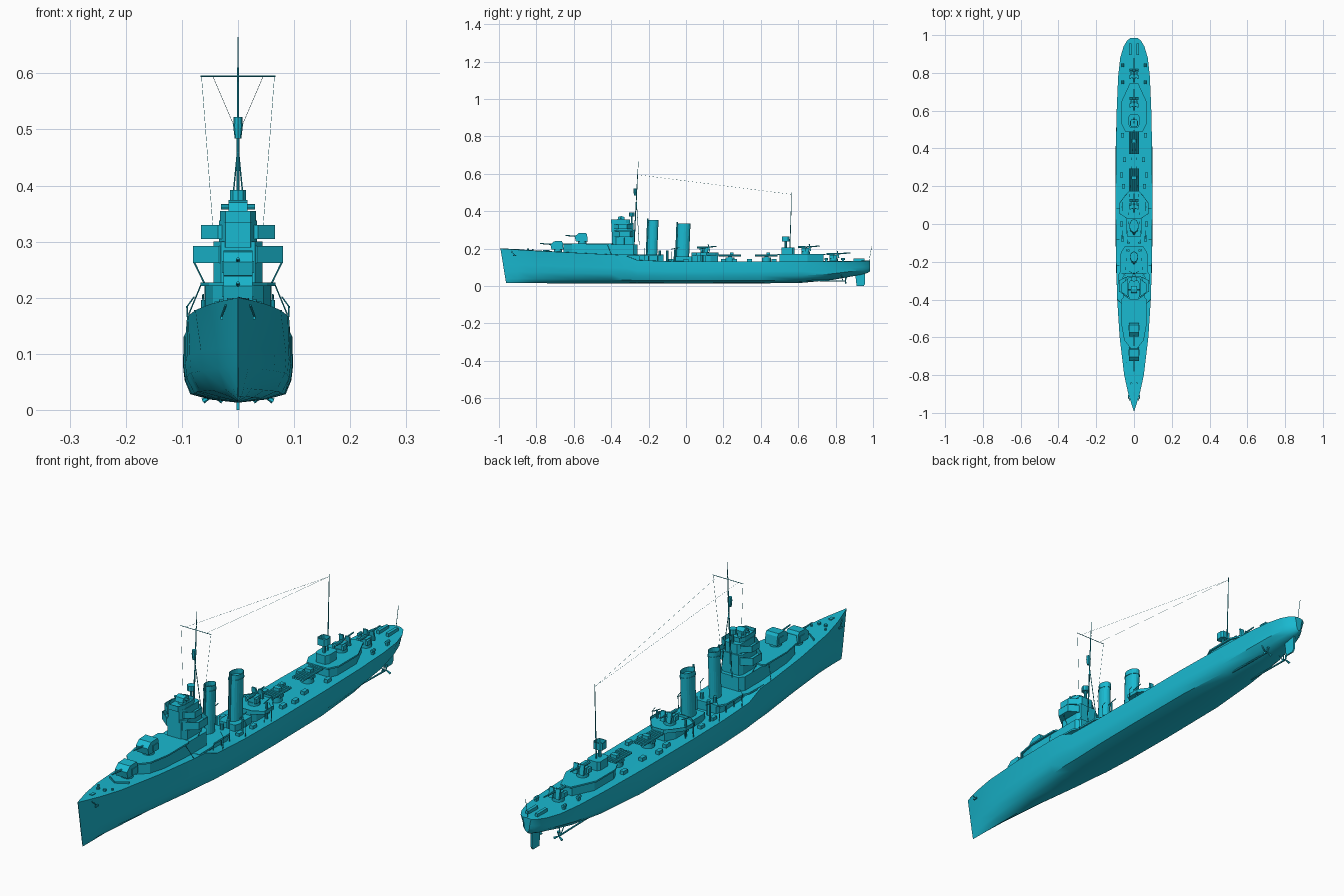
import bpy, bmesh, math
from mathutils import Vector

paint = bpy.data.materials.new("hull_paint")
paint.diffuse_color = (0.01, 0.49, 0.64, 1)


def finish(name, bm, smooth=False):
    bmesh.ops.recalc_face_normals(bm, faces=bm.faces)
    me = bpy.data.meshes.new(name)
    bm.to_mesh(me)
    bm.free()
    me.materials.append(paint)
    ob = bpy.data.objects.new(name, me)
    bpy.context.collection.objects.link(ob)
    if smooth:
        bpy.ops.object.select_all(action='DESELECT')
        ob.select_set(True)
        bpy.context.view_layer.objects.active = ob
        bpy.ops.object.shade_smooth_by_angle(angle=math.radians(35))
    return ob


def extrude(name, pts, vec, well=0, wall=0.003):
    """Extrude a closed polygon; well > 0 sinks the top face to make a tub."""
    bm = bmesh.new()
    f = bm.faces.new([bm.verts.new(p) for p in pts])
    top = bmesh.ops.extrude_face_region(bm, geom=[f])["geom"]
    bmesh.ops.translate(bm, vec=vec, verts=[g for g in top if isinstance(g, bmesh.types.BMVert)])
    face = [g for g in top if isinstance(g, bmesh.types.BMFace)][0]
    bmesh.ops.recalc_face_normals(bm, faces=bm.faces)
    if well:
        bmesh.ops.inset_region(bm, faces=[face], thickness=wall)
        low = bmesh.ops.extrude_face_region(bm, geom=[face])["geom"]
        bmesh.ops.translate(bm, vec=(0, 0, -well), verts=[g for g in low if isinstance(g, bmesh.types.BMVert)])
        bmesh.ops.delete(bm, geom=[face], context='FACES_ONLY') if face.is_valid else None
    return finish(name, bm)


def house(name, half, z0, z1, well=0):
    """Plan outline given as (half width, y), mirrored across the centreline."""
    pts = [(x, y, z0) for x, y in half] + [(-x, y, z0) for x, y in reversed(half) if x > 0]
    return extrude(name, pts, (0, 0, z1 - z0), well)


def side_profile(name, yz, half, x=0):
    return extrude(name, [(x - half, y, z) for y, z in yz], (2 * half, 0, 0))


def box(name, c, s):
    x, y, z = c
    a, b = s[0] / 2, s[1] / 2
    pts = [(x - a, y - b, z), (x + a, y - b, z), (x + a, y + b, z), (x - a, y + b, z)]
    return extrude(name, pts, (0, 0, s[2]))       # c is the centre of the base


def rod(name, p, q, r, r2=None, n=8):
    p, q = Vector(p), Vector(q)
    bm = bmesh.new()
    bmesh.ops.create_cone(bm, cap_ends=True, segments=n, radius1=r, radius2=r if r2 is None else r2, depth=(q - p).length)
    rot = (q - p).to_track_quat('Z', 'Y')
    for v in bm.verts:
        v.co = rot @ v.co + (p + q) / 2
    return finish(name, bm, n > 6)


def oval(y, rx, ry, n=20):
    return [(rx * math.cos(2 * math.pi * i / n), y + ry * math.sin(2 * math.pi * i / n)) for i in range(n)]


# Hull: y, deck half beam, waterline half, bilge half, keel z, deck z
stations = [(-.992, .001, .001, .0008, .015, .200), (-.9, .030, .019, .010, .015, .194),
            (-.8, .052, .037, .023, .015, .188), (-.6, .076, .066, .046, .014, .178),
            (-.4, .089, .086, .068, .013, .168), (-.33, .091, .091, .073, .013, .165),
            (-.26, .093, .094, .077, .013, .138), (-.1, .096, .097, .083, .013, .132),
            (.1, .097, .098, .085, .013, .130), (.4, .096, .097, .083, .014, .130),
            (.62, .091, .088, .066, .017, .130), (.78, .084, .076, .052, .032, .131),
            (.88, .073, .060, .038, .050, .132), (.94, .055, .042, .026, .061, .134),
            (.972, .036, .026, .016, .070, .135), (.985, .018, .012, .008, .080, .135)]
bm = bmesh.new()
rows = []
for i, (y, b, w, c, k, d) in enumerate(stations):
    h = d - k
    sec = [(0, k), (c * .6, k + .05 * h), (c, k + .13 * h), (w * .97, k + .34 * h), (w, k + .55 * h), (b, d)]
    ring = [(x, z) for x, z in reversed(sec)] + [(-x, z) for x, z in sec[1:]] + [(0, d + .002)]
    rake = .03 if i == 0 else 0
    rows.append([bm.verts.new((x, y + rake * (d - z) / h, z)) for x, z in ring])
for r, s in zip(rows, rows[1:]):
    for j in range(len(r)):
        k = (j + 1) % len(r)
        bm.faces.new((r[j], r[k], s[k], s[j]))
bm.faces.new(rows[0])
bm.faces.new(rows[-1])
finish("hull", bm, True)

# Forecastle break: narrower house under an overhanging deck
house("break_house", [(.058, -.36), (.058, -.15), (.045, -.12)], .125, .162)
house("break_deck", [(.085, -.36), (.083, -.27), (.072, -.25), (.070, -.15), (.05, -.12)], .161, .168)

# Forward deckhouse and gun platform
house("forward_house", [(.008, -.655), (.045, -.61), (.058, -.54), (.060, -.28), (.045, -.26)], .165, .222)
house("forward_gun_deck", [(.012, -.665), (.052, -.615), (.067, -.53), (.067, -.40), (.058, -.39)], .221, .227)

# Bridge, stacked levels with open wings
house("bridge_base", [(.030, -.395), (.044, -.375), (.044, -.29), (.036, -.275)], .22, .30)
house("lower_wings", [(.034, -.393), (.080, -.355), (.080, -.30), (.044, -.28)], .262, .292, .02)
house("bridge_tower", [(.022, -.398), (.034, -.375), (.034, -.29), (.025, -.28)], .29, .338)
house("upper_wings", [(.036, -.385), (.066, -.36), (.066, -.315), (.034, -.29)], .305, .33, .018)
house("open_bridge", [(.022, -.402), (.032, -.375), (.032, -.32), (.022, -.30)], .334, .355, .012)
rod("director_base", (0, -.345, .338), (0, -.345, .356), .016, n=12)
side_profile("director", [(-.366, .353), (-.33, .353), (-.328, .368), (-.345, .374), (-.362, .37)], .017)
rod("rangefinder", (-.03, -.348, .362), (.03, -.348, .362), .005)

# Main mast with yard, lookout and radar lantern
rod("foremast", (0, -.278, .22), (0, -.258, .61), .0032, .0018)
rod("foremast_pole", (0, -.258, .60), (0, -.255, .665), .0012)
rod("yard", (-.067, -.26, .595), (.067, -.26, .595), .0012)
rod("lookout_base", (0, -.272, .484), (0, -.272, .510), .006, .009, 8)
rod("lookout_top", (0, -.272, .509), (0, -.272, .522), .008, n=8)
rod("lantern", (0, -.29, .372), (0, -.29, .392), .015, n=10)
rod("lantern_post", (0, -.29, .335), (0, -.29, .373), .005)
for s in (-1, 1):
    rod("mast_leg", (s * .025, -.25, .22), (0, -.266, .47), .0014, n=6)
    rod("halyard", (s * .065, -.26, .595), (s * .045, -.275, .33), .0004, n=4)
    rod("aerial", (s * .045, -.26, .595), (0, .563, .49), .0004, n=4)
    rod("wing_brace", (s * .058, -.33, .222), (s * .078, -.33, .263), .0015, n=6)
    rod("gun_deck_brace", (s * .088, -.40, .17), (s * .066, -.42, .223), .0013, n=6)

# Funnels: raked oval casings with a hollow cap
for name, y, rx, ry, z0, z1 in (("fore_funnel", -.182, .020, .027, .14, .352), ("aft_funnel", -.018, .023, .034, .14, .335)):
    ob = extrude(name, [(x, yy, z0) for x, yy in oval(y, rx, ry)], (0, .008, z1 - z0), .03, .002)
    extrude(name + "_band", [(x, yy, z1 - .022) for x, yy in oval(y + .007, rx + .002, ry + .002)], (0, 0, .004))
    rod(name + "_steam_pipe", (0, y - ry - .003, z0), (0, y - ry + .005, z1 + .008), .004)
    house(name + "_base", [(.034, y - .05), (.040, y - .03), (.040, y + .045), (.03, y + .06)], .128, .158)

# Midship house and anti-aircraft platform
house("midship_house", [(.034, .03), (.045, .05), (.045, .13), (.025, .17)], .128, .166)
house("aa_platform", [(.040, .03), (.078, .055), (.078, .11), (.045, .155), (.025, .175)], .164, .178, .009)
for s in (-1, 1):
    for y in (.06, .105):
        rod("platform_post", (s * .072, y, .13), (s * .072, y, .166), .0015, n=6)
    for y in (-.25, -.20, -.15):
        rod("break_post", (s * .068, y, .13), (s * .068, y, .163), .0016, n=6)

# Aft house
house("aft_house", [(.045, .50), (.058, .53), (.058, .65), (.020, .735)], .128, .166)
house("aft_gun_deck", [(.046, .49), (.066, .53), (.066, .65), (.022, .745)], .165, .171)
house("aft_control", [(.020, .51), (.028, .525), (.028, .57), (.02, .58)], .17, .205)
rod("aft_mast", (0, .553, .13), (0, .565, .50), .0028, .0012)
rod("searchlight_post", (0, .533, .20), (0, .533, .24), .006)
house("searchlight_tub", [(.014, .513), (.02, .522), (.02, .545), (.014, .553)], .238, .265, .015)


# Shielded guns forward, open mounts aft
def gun(y, z, d, shield, reach):
    rod("gun_ring", (0, y, z - .006), (0, y, z + .01), .022, n=14)
    if shield:
        prof = [(.034, .008), (.04, .034), (.02, .052), (-.02, .054), (-.026, .044), (-.03, .008)]
        side_profile("gun_shield", [(y + d * a, z + b) for a, b in prof], .026)
        for s in (-1, 1):
            box("gun_side_hatch", (s * .026, y - d * .005, z + .014), (.005, .03, .022))
    else:
        box("gun_cradle", (0, y, z + .008), (.030, .036, .022))
        for s in (-1, 1):
            side_profile("gun_plate", [(y + d * .03, z + .012), (y + d * .022, z + .05), (y + d * .016, z + .05), (y + d * .02, z + .012)], .009, s * .014)
            box("gun_seat", (s * .02, y - d * .012, z + .01), (.009, .022, .018))
        rod("gun_breech", (0, y - d * .04, z + .034), (0, y, z + .034), .006)
    rod("gun_barrel", (0, y, z + .034), (0, y + d * reach, z + .040), .0042, .0026)


gun(-.685, .187, -1, True, .095)
gun(-.555, .230, -1, True, .09)
gun(.64, .174, 1, False, .075)
gun(.79, .137, 1, False, .09)
gun(.10, .172, 1, False, .062)

# Torpedo mounts: five tubes each on a turntable
for y in (.235, .43):
    rod("torpedo_turntable", (0, y, .128), (0, y, .152), .024, n=14)
    box("torpedo_saddle", (0, y, .15), (.054, .022, .008))
    for i in range(-2, 3):
        rod("torpedo_tube", (i * .0105, y - .06, .163), (i * .0105, y + .06, .163), .005)
    box("torpedo_sight", (0, y + .01, .166), (.026, .02, .013))

# Mirrored deck fittings
for s in (-1, 1):
    for y, x in ((-.08, .062), (.0, .066), (.2, .055), (.26, .066), (.34, .05), (.47, .06)):
        box("locker", (s * x, y, .128), (.016, .026, .016))
    for y in (-.22, -.08, .08):           # boat davits
        rod("davit", (s * .088, y, .13), (s * .091, y, .185), .0014, n=6)
        rod("davit_arm", (s * .091, y, .184), (s * .078, y, .202), .0012, n=6)
    for y in (-.06, .09):                 # light guns
        rod("light_gun_post", (s * .062, y, .13), (s * .062, y, .196), .004)
        rod("light_gun_barrel", (s * .062, y - .02, .197), (s * .062, y + .025, .205), .0018)
    for y in (-.14, -.1):
        rod("vent", (s * .028, y, .13), (s * .028, y, .19), .007)
    for y in (.74, .83):
        rod("depth_charge", (s * .06, y, .145), (s * .06, y + .02, .145), .006)
        box("charge_thrower", (s * .06, y + .01, .129), (.008, .012, .012))
    box("charge_rack", (s * .02, .925, .133), (.012, .06, .014))
    rod("anchor_shank", (s * .022, -.935, .187), (s * .030, -.915, .165), .002)
    box("anchor_fluke", (s * .029, -.915, .161), (.005, .018, .006))
    rod("bollard", (s * .03, -.82, .186), (s * .03, -.82, .197), .004)
    rod("capstan", (s * .014, -.845, .188), (s * .014, -.845, .200), .006)
    # Shafts, struts and propellers
    rod("shaft", (s * .045, .64, .030), (s * .045, .85, .026), .0032)
    rod("strut_outer", (s * .045, .84, .026), (s * .056, .825, .075), .002, n=6)
    rod("strut_inner", (s * .045, .84, .026), (s * .022, .825, .065), .002, n=6)
    for a in range(3):
        t = a * 2 * math.pi / 3 + math.pi / 2
        rod("propeller_blade", (s * .045, .852, .026), (s * .045 + .02 * math.cos(t), .855, .026 + .02 * math.sin(t)), .002, .005, 6)

# Breakwater, windlass, rudder and flagstaff
house("breakwater", [(0, -.765), (.042, -.735), (.042, -.731), (0, -.761)], .18, .193)
box("chain_hatch", (0, -.90, .192), (.012, .02, .007))
side_profile("rudder", [(.905, .062), (.958, .066), (.958, .012), (.95, 0), (.912, 0)], .003)
rod("flagstaff", (0, .978, .13), (0, .993, .212), .001, n=6)
